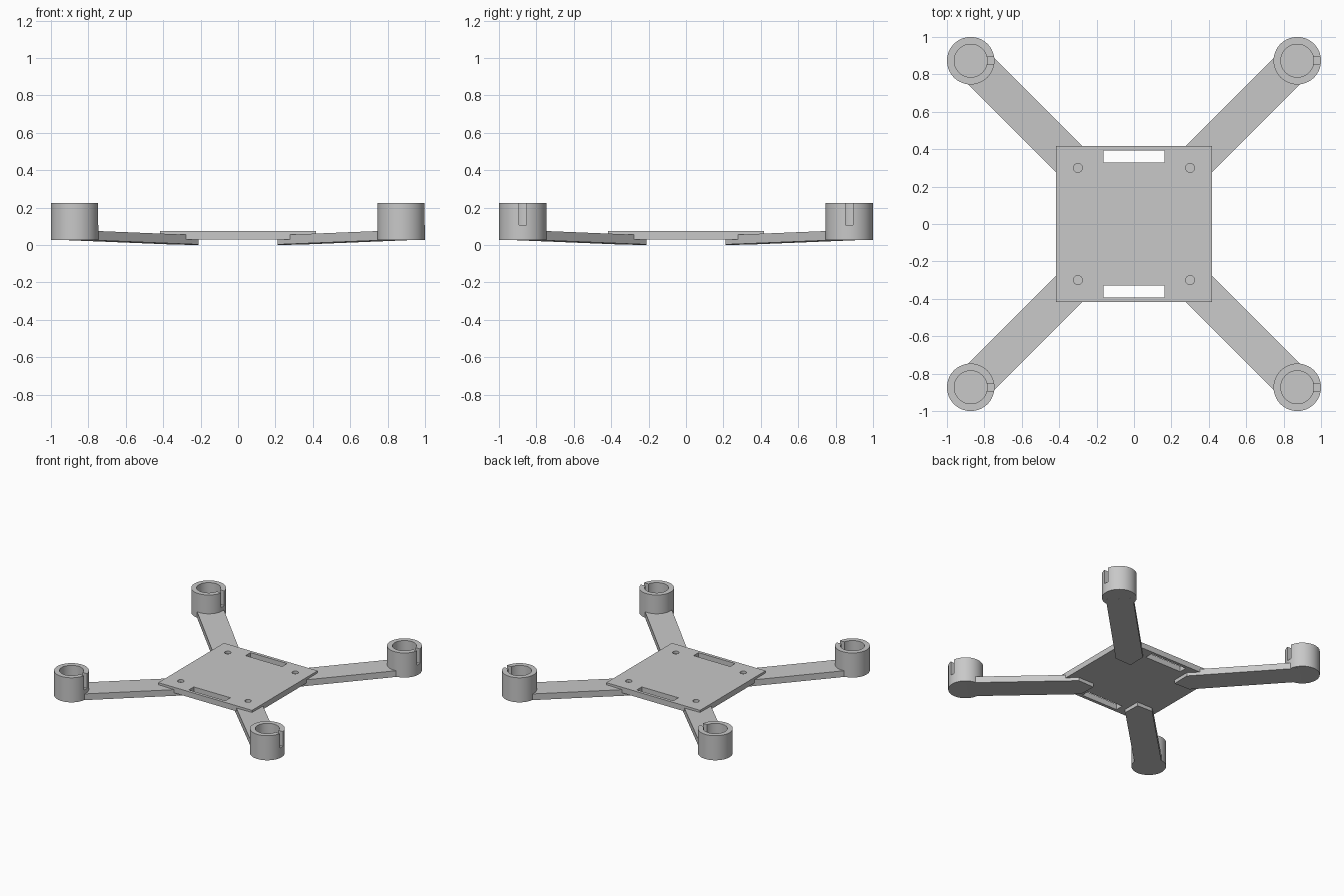
import bpy, bmesh
from mathutils import Matrix, Vector

if "Cube" in bpy.data.objects:
    bpy.data.objects.remove(bpy.data.objects["Cube"], do_unlink=True)

grey = bpy.data.materials.new("light_grey")
grey.use_nodes = True
COLOUR = (0.58, 0.58, 0.58, 1)
grey.diffuse_color = COLOUR
grey.node_tree.nodes["Principled BSDF"].inputs["Base Color"].default_value = COLOUR

CORNERS = [("front_left", 1, -1), ("front_right", -1, -1),
           ("back_left", 1, 1), ("back_right", -1, 1)]
MOTOR = 0.873  # distance of each cup axis from the centre lines


def finish(name, bm):
    bmesh.ops.recalc_face_normals(bm, faces=bm.faces)
    mesh = bpy.data.meshes.new(name)
    bm.to_mesh(mesh)
    bm.free()
    mesh.materials.append(grey)
    obj = bpy.data.objects.new(name, mesh)
    bpy.context.collection.objects.link(obj)
    return obj


def box(name, low, high):
    low, high = Vector(low), Vector(high)
    bm = bmesh.new()
    place = Matrix.Translation((low + high) / 2) @ Matrix.Diagonal((*(high - low), 1))
    bmesh.ops.create_cube(bm, size=1, matrix=place)
    return finish(name, bm)


def cylinder(name, x, y, radius, low, high, sides=64):
    bm = bmesh.new()
    bmesh.ops.create_cone(bm, cap_ends=True, segments=sides, radius1=radius,
                          radius2=radius, depth=high - low,
                          matrix=Matrix.Translation((x, y, (low + high) / 2)))
    return finish(name, bm)


def select(obj):
    bpy.ops.object.select_all(action='DESELECT')
    obj.select_set(True)
    bpy.context.view_layer.objects.active = obj


def cut(obj, cutters):
    select(obj)
    for cutter in cutters:
        mod = obj.modifiers.new("cut", 'BOOLEAN')
        mod.operation = 'DIFFERENCE'
        mod.solver = 'EXACT'
        mod.object = cutter
        bpy.ops.object.modifier_apply(modifier=mod.name)
        bpy.data.objects.remove(cutter, do_unlink=True)
    bpy.ops.object.shade_smooth_by_angle(angle=0.6)


# Centre plate with two strap slots and four screw holes
plate = box("centre_plate", (-0.418, -0.418, 0.03), (0.418, 0.418, 0.075))
openings = [box("strap_slot_cutter", (-0.163, min(s * 0.33, s * 0.393), 0),
                (0.163, max(s * 0.33, s * 0.393), 0.1)) for s in (-1, 1)]
openings += [cylinder("screw_hole_cutter", sx * 0.3, sy * 0.3, 0.024, 0, 0.1, 32)
             for _, sx, sy in CORNERS]
cut(plate, openings)

# Sloping arms, each with a pointed inner end beneath the plate
TIP, SPREAD, END, THICK, SLOPE = 0.21, 0.14, 0.865, 0.05, 0.041
half = SPREAD / 2
outline = [(TIP, TIP), (TIP + SPREAD, TIP), (END + half, END - half),
           (END - half, END + half), (TIP, TIP + SPREAD)]


def arm(name, sx, sy):
    bm = bmesh.new()
    bottom = [bm.verts.new((sx * x, sy * y, SLOPE * ((x + y) / 2 - TIP)))
              for x, y in outline]
    face = bm.faces.new(bottom)
    extruded = bmesh.ops.extrude_face_region(bm, geom=[face], use_keep_orig=True)
    top = [g for g in extruded["geom"] if isinstance(g, bmesh.types.BMVert)]
    bmesh.ops.translate(bm, verts=top, vec=(0, 0, THICK))
    return finish(name, bm)


# Open motor cups with a wire notch on the +x side
for side, sx, sy in CORNERS:
    arm(side + "_arm", sx, sy)
    x, y = sx * MOTOR, sy * MOTOR
    cup = cylinder(side + "_motor_cup", x, y, 0.127, 0.027, 0.225)
    bore = cylinder("bore_cutter", x, y, 0.088, 0.08, 0.3)
    notch = box("notch_cutter", (x + 0.05, y - 0.019, 0.108), (x + 0.16, y + 0.019, 0.3))
    cut(cup, [bore, notch])
